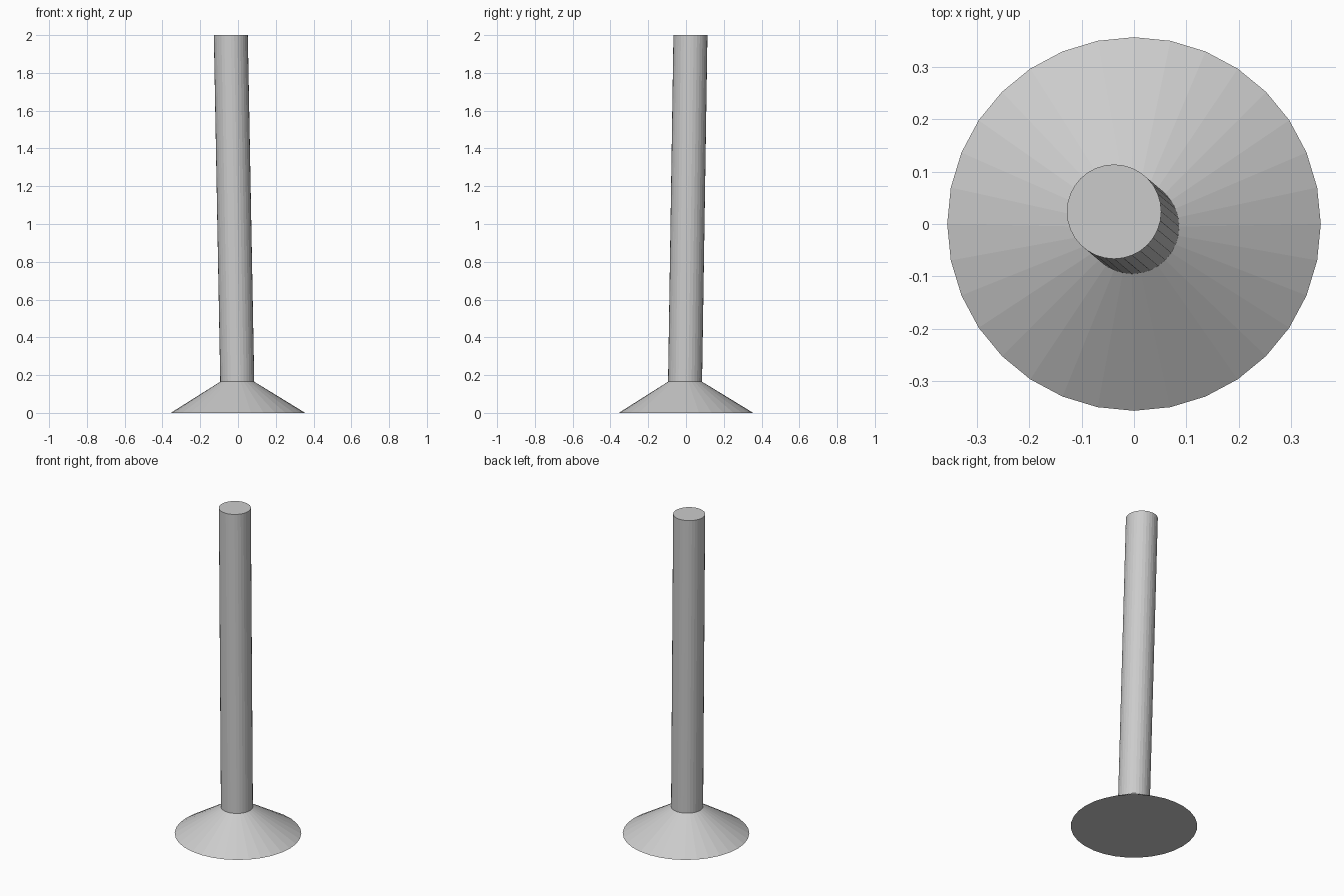
import bpy, bmesh
from math import sin, cos, tau

if "Cube" in bpy.data.objects:
    bpy.data.objects.remove(bpy.data.objects["Cube"])

SIDES = 32


def ring(bm, x, y, z, r):
    return [bm.verts.new((x + r * cos(tau * i / SIDES), y + r * sin(tau * i / SIDES), z))
            for i in range(SIDES)]


# Slightly leaning round post rising out of a flared conical foot
bm = bmesh.new()
sections = [(0, 0, 0, 0.356),              # foot rim
            (-0.004, -0.005, 0.165, 0.09),  # collar
            (-0.038, 0.0235, 2.0, 0.09)]    # post top
rings = [ring(bm, *s) for s in sections]
for low, high in zip(rings, rings[1:]):
    for i in range(SIDES):
        j = (i + 1) % SIDES
        bm.faces.new((low[i], low[j], high[j], high[i]))
bm.faces.new(rings[0][::-1])
bm.faces.new(rings[-1])

mesh = bpy.data.meshes.new("leaning_post")
bm.to_mesh(mesh)
bm.free()
bpy.context.collection.objects.link(bpy.data.objects.new("leaning_post", mesh))
